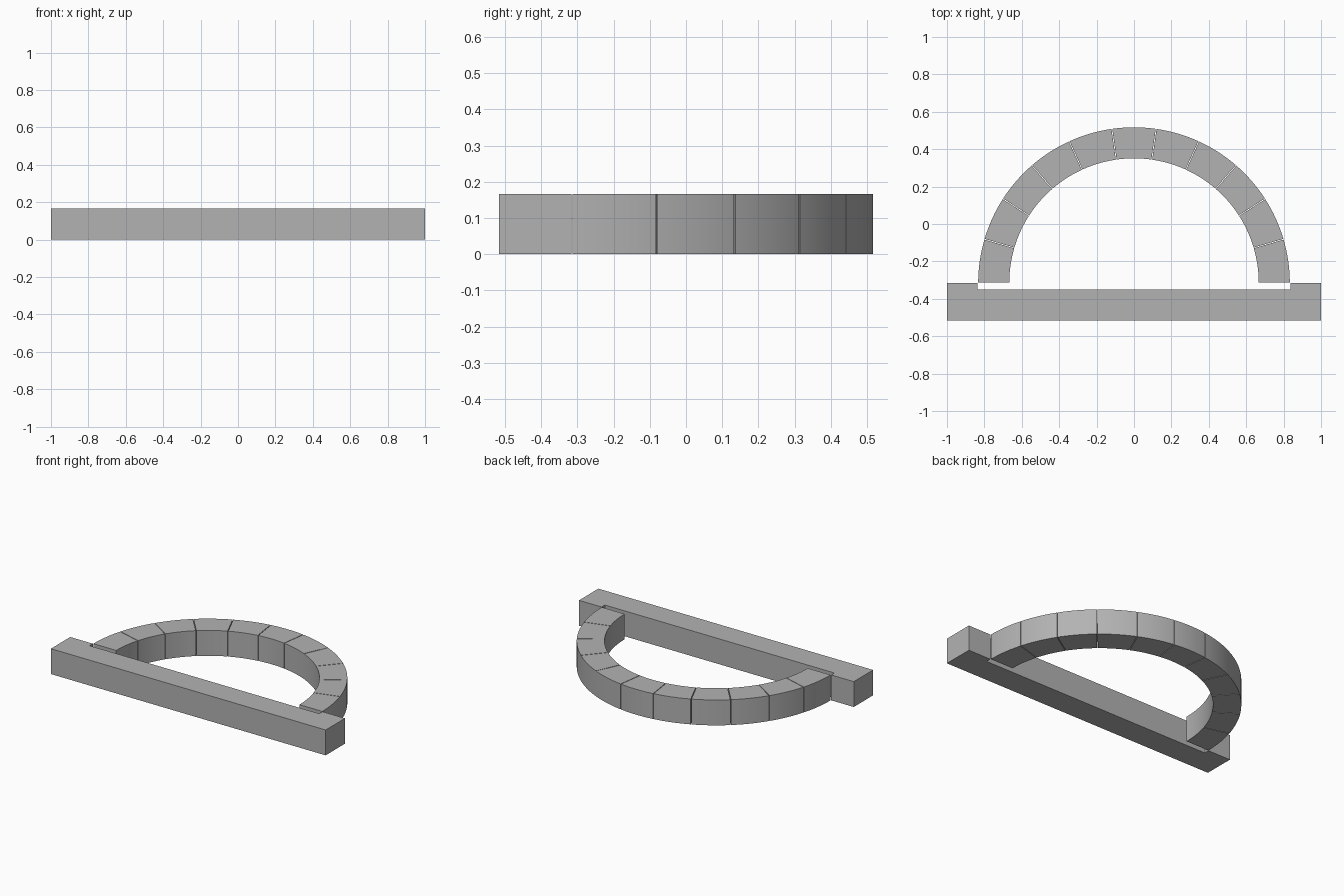
import bpy
import bmesh
from math import sin, cos, pi

cube = bpy.data.objects.get("Cube")
if cube:
    bpy.data.objects.remove(cube, do_unlink=True)

HEIGHT = 0.167
CENTRE_Y = -0.316
OUTER, INNER = 0.833, 0.667
BLOCKS, STEPS = 11, 12
GAP = 0.004

stone = bpy.data.materials.new("stone grey")
stone.use_nodes = True
colour = (0.45, 0.45, 0.45, 1)
stone.diffuse_color = colour
stone.node_tree.nodes["Principled BSDF"].inputs["Base Color"].default_value = colour


def extrude_outline(name, outline):
    """Raise a flat outline to the common height."""
    bm = bmesh.new()
    face = bm.faces.new([bm.verts.new((x, y, 0)) for x, y in outline])
    raised = bmesh.ops.extrude_face_region(bm, geom=[face])["geom"]
    top = [v for v in raised if isinstance(v, bmesh.types.BMVert)]
    bmesh.ops.translate(bm, verts=top, vec=(0, 0, HEIGHT))
    # close the underside if the extrusion consumed it
    if not any(all(v.co.z < 0.001 for v in f.verts) for f in bm.faces):
        low = [e for e in bm.edges if e.is_boundary]
        bmesh.ops.contextual_create(bm, geom=low)
    bmesh.ops.recalc_face_normals(bm, faces=bm.faces)
    mesh = bpy.data.meshes.new(name)
    bm.to_mesh(mesh)
    bm.free()
    mesh.materials.append(stone)
    obj = bpy.data.objects.new(name, mesh)
    bpy.context.collection.objects.link(obj)
    return obj


# Sill bar with a shallow recess between its raised ends
right_half = [(1, -0.517), (1, -0.316), (0.836, -0.316), (0.836, -0.35)]
extrude_outline("sill", right_half + [(-x, y) for x, y in reversed(right_half)])


# Arch of wedge blocks with hairline joints
def arc(radius, start, end):
    trim = GAP / 2 / radius
    start, end = start + trim, end - trim
    angles = [start + (end - start) * i / STEPS for i in range(STEPS + 1)]
    return [(radius * cos(a), CENTRE_Y + radius * sin(a)) for a in angles]


blocks = []
for n in range(BLOCKS):
    start, end = pi * n / BLOCKS, pi * (n + 1) / BLOCKS
    outline = arc(OUTER, start, end) + arc(INNER, start, end)[::-1]
    blocks.append(extrude_outline(f"arch_block_{n + 1}", outline))

# Smooth the curved faces, keep block edges sharp
bpy.ops.object.select_all(action="DESELECT")
for block in blocks:
    block.select_set(True)
bpy.context.view_layer.objects.active = blocks[0]
bpy.ops.object.shade_smooth_by_angle()
